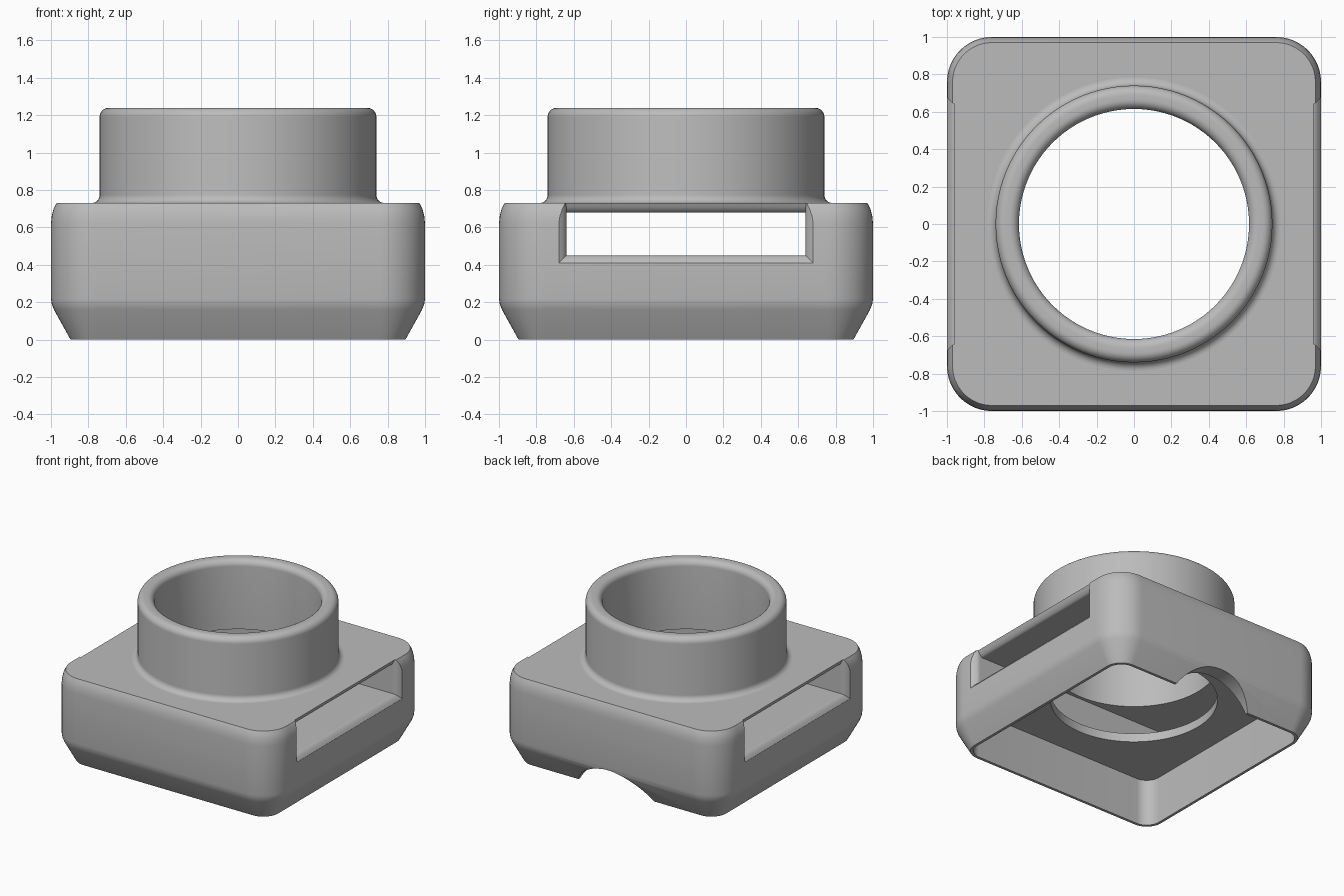
import bpy
import bmesh
from math import cos, sin, pi, sqrt

default = bpy.data.objects.get("Cube")
if default:
    bpy.data.objects.remove(default, do_unlink=True)

grey = bpy.data.materials.new("plain grey")
grey.use_nodes = True
colour = (0.5, 0.5, 0.5, 1)
grey.diffuse_color = colour
grey.node_tree.nodes["Principled BSDF"].inputs["Base Color"].default_value = colour

SEGMENTS = 96
BORE = 0.615
TOP = 0.73


def loft(name, rings, caps=True):
    """Skin a list of equally long closed rings."""
    bm = bmesh.new()
    loops = [[bm.verts.new(p) for p in ring] for ring in rings]
    n = len(loops[0])
    for a, b in zip(loops, loops[1:]):
        for i in range(n):
            j = (i + 1) % n
            bm.faces.new((a[i], a[j], b[j], b[i]))
    if caps:
        bm.faces.new(loops[0][::-1])
        bm.faces.new(loops[-1])
    bmesh.ops.recalc_face_normals(bm, faces=bm.faces)
    mesh = bpy.data.meshes.new(name)
    bm.to_mesh(mesh)
    bm.free()
    mesh.materials.append(grey)
    obj = bpy.data.objects.new(name, mesh)
    bpy.context.collection.objects.link(obj)
    return obj


def circle(r, z):
    return [(r * cos(2 * pi * i / SEGMENTS), r * sin(2 * pi * i / SEGMENTS), z)
            for i in range(SEGMENTS)]


def rounded_square(half, radius, z, steps=12):
    c = half - radius
    ring = []
    for q, (sx, sy) in enumerate(((1, 1), (-1, 1), (-1, -1), (1, -1))):
        for k in range(steps + 1):
            a = (q + k / steps) * pi / 2
            ring.append((sx * c + radius * cos(a), sy * c + radius * sin(a), z))
    return ring


def select_only(obj):
    bpy.ops.object.select_all(action="DESELECT")
    obj.select_set(True)
    bpy.context.view_layer.objects.active = obj


def cut(target, cutter):
    mod = target.modifiers.new("cut", "BOOLEAN")
    mod.operation = "DIFFERENCE"
    mod.solver = "EXACT"
    mod.object = cutter
    select_only(target)
    bpy.ops.object.modifier_apply(modifier=mod.name)
    bpy.data.objects.remove(cutter, do_unlink=True)


# Housing: rounded square block, tapered foot and softened top edge
section = [(0, 0.105), (0.16, 0.016), (0.19, 0.004), (0.22, 0),
           (0.62, 0), (0.66, 0.004), (0.7, 0.014), (TOP, 0.03)]
housing = loft("housing", [rounded_square(1 - d, 0.24 - d, z) for z, d in section])

# Open underside
cut(housing, loft("cavity_cutter",
                  [rounded_square(0.873, 0.115, z) for z in (-0.1, 0.38)]))


# Slot running side to side, with flared mouths and a set-back upper lip
def slot_ring(x):
    flare = 0.04 * max(0, (abs(x) - 0.95) / 0.05) ** 2
    lip = 0.06 * max(0, (abs(x) - 0.92) / 0.043) ** 2
    y, low, high = 0.64 + flare, 0.45 - flare, 0.68 + min(lip, 0.15)
    return [(x, -y, low), (x, y, low), (x, y, high), (x, -y, high)]


mouth = [0.9, 0.92, 0.935, 0.95, 0.96, 0.97, 0.98, 0.99, 1.0, 1.02]
cut(housing, loft("slot_cutter",
                  [slot_ring(x) for x in [-v for v in reversed(mouth)] + mouth]))

# Round bore through floor and roof
cut(housing, loft("bore_cutter", [circle(BORE, z) for z in (0.3, 0.9)]))

# Arched cable notch in the back wall
half_width, height = 0.34, 0.2
radius = (half_width ** 2 + height ** 2) / (2 * height)
arch = [(x, z + height - radius) for x, z, _ in circle(radius, 0)]
cut(housing, loft("notch_cutter", [[(x, y, z) for x, z in arch] for y in (0.7, 1.1)]))

# Collar: turned tube with rounded rim and a fillet at its foot
OUTER, HEIGHT, RIM, FOOT = 0.74, 1.24, 0.05, 0.045
quarter = [i / 8 * pi / 2 for i in range(9)]
profile = [(OUTER + FOOT * (1 - sin(a)), TOP + FOOT * (1 - cos(a))) for a in quarter]
profile += [(OUTER - RIM * (1 - cos(a)), HEIGHT - RIM * (1 - sin(a))) for a in quarter]
profile += [(BORE + RIM * (1 - sin(a)), HEIGHT - RIM * (1 - cos(a))) for a in quarter]
profile.append((BORE, TOP))
collar = loft("collar", [circle(r, z) for r, z in profile], caps=False)

for part in (housing, collar):
    select_only(part)
    bpy.ops.object.shade_smooth_by_angle(angle=pi / 6)
